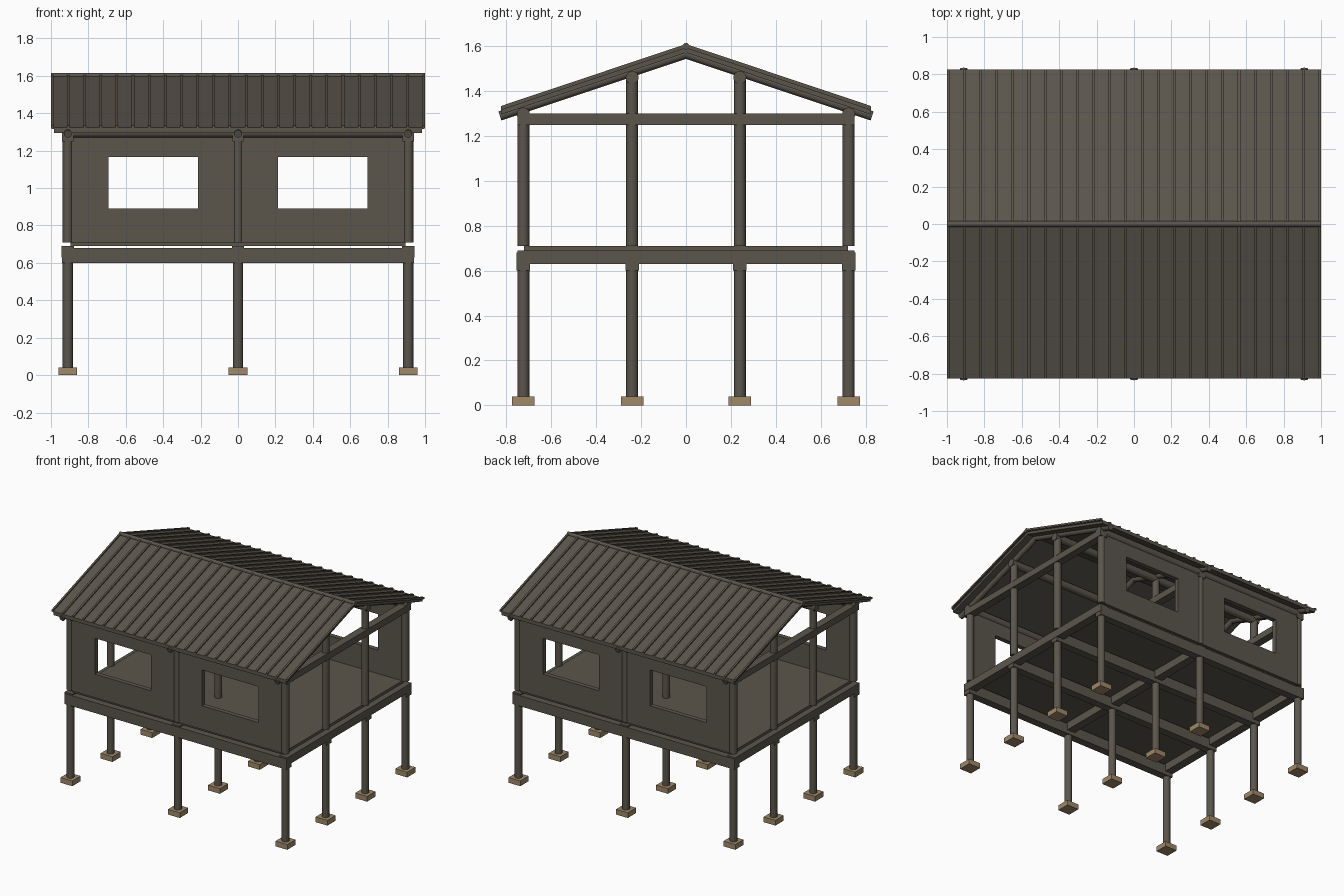
import bpy
from math import atan2, cos, pi
from mathutils import Vector

old = bpy.data.objects.get("Cube")
if old:
    bpy.data.objects.remove(old)


def material(name, rgb):
    m = bpy.data.materials.new(name)
    m.use_nodes = True
    m.diffuse_color = (*rgb, 1)
    m.node_tree.nodes["Principled BSDF"].inputs["Base Color"].default_value = (*rgb, 1)
    return m


TIMBER = material("weathered timber", (0.105, 0.092, 0.072))
STONE = material("tan footing stone", (0.35, 0.25, 0.135))


def finish(name, mat):
    ob = bpy.context.object
    ob.name = name
    ob.data.materials.append(mat)
    return ob


def box(name, x, y, z, mat=TIMBER):
    """Box from (low, high) pairs on each axis."""
    bpy.ops.mesh.primitive_cube_add(size=1, location=[sum(p) / 2 for p in (x, y, z)])
    ob = finish(name, mat)
    ob.scale = [p[1] - p[0] for p in (x, y, z)]
    bpy.ops.object.transform_apply(location=False, rotation=False, scale=True)
    return ob


def pole(name, a, b, r):
    """Round pole between two points."""
    a, b = Vector(a), Vector(b)
    bpy.ops.mesh.primitive_cylinder_add(vertices=16, radius=r, depth=(b - a).length,
                                        location=(a + b) / 2)
    ob = finish(name, TIMBER)
    ob.rotation_euler = (b - a).to_track_quat("Z", "Y").to_euler()
    bpy.ops.object.shade_smooth_by_angle(angle=pi / 5)
    return ob


def around(c, half):
    return (c - half, c + half)


COLS = (-0.91, 0, 0.91)
ROWS = (-0.725, -0.24, 0.24, 0.725)
R = 0.027
SLOPE = 0.335
EAVE = 0.825


def rafter_z(y):
    return 1.566 - SLOPE * abs(y)


# Footings, columns and upper posts
for x in COLS:
    for y in ROWS:
        box("footing", around(x, 0.05), around(y, 0.05), (0, 0.04), STONE)
        pole("column", (x, y, 0.04), (x, y, 0.64), R)
        pole("upper_post", (x, y, 0.71), (x, y, rafter_z(y)), R)

# Floor framing and floor
for y in ROWS:
    box("floor_girder", (-0.94, 0.94), around(y, 0.03), (0.6, 0.68))
for x in COLS:
    box("floor_cross_beam", around(x, 0.033), (-0.752, 0.752), (0.63, 0.69))
box("floor_deck", (-0.895, 0.895), (-0.722, 0.722), (0.69, 0.71))

# Long walls, each with two window openings
for side in (-1, 1):
    y = around(side * 0.725, 0.018)
    box("wall_sill_panel", (-0.91, 0.91), y, (0.71, 0.89))
    box("wall_head_panel", (-0.91, 0.91), y, (1.165, 1.27))
    for x in ((-0.91, -0.692), (-0.215, 0.215), (0.692, 0.91)):
        box("wall_pier", x, y, (0.89, 1.165))

# Tie beams, purlins on the posts and sloping rafters
for x in COLS:
    box("tie_beam", around(x, 0.03), (-0.752, 0.752), (1.25, 1.3))
    for side in (-1, 1):
        pole("rafter", (x, 0, rafter_z(0)),
             (x, side * (EAVE + 0.004), rafter_z(EAVE)), 0.021)
for y in ROWS:
    pole("purlin", (-0.94, y, rafter_z(y) - 0.025), (0.94, y, rafter_z(y) - 0.025), 0.029)


def roof_strip(name, x, low, high, side):
    """Sloping slab whose faces lie low and high above the rafter line."""
    tip = side * EAVE
    edge = [(0, rafter_z(0) + low), (tip, rafter_z(tip) + low),
            (tip, rafter_z(tip) + high), (0, rafter_z(0) + high)]
    verts = [(px, y, z) for px in x for y, z in edge]
    faces = [[0, 1, 2, 3], [7, 6, 5, 4]]
    faces += [[i, i + 4, (i + 1) % 4 + 4, (i + 1) % 4] for i in range(4)]
    if side > 0:
        faces = [f[::-1] for f in faces]
    faces = [f[::-1] for f in faces]
    me = bpy.data.meshes.new(name)
    me.from_pydata(verts, [], faces)
    me.materials.append(TIMBER)
    ob = bpy.data.objects.new(name, me)
    bpy.context.collection.objects.link(ob)


# Roof boarding, standing-seam sheets and ridge cap
RIBS = 24
for side in (-1, 1):
    roof_strip("roof_boarding", (-0.985, 0.985), 0.006, 0.026, side)
    roof_strip("roof_sheet", (-0.995, 0.995), 0.026, 0.034, side)
    for i in range(RIBS):
        x = -0.993 + 1.986 * i / (RIBS - 1)
        roof_strip("roof_rib", around(x, 0.007), 0.03, 0.044, side)
pole("ridge_cap", (-1, 0, 1.6), (1, 0, 1.6), 0.015)
